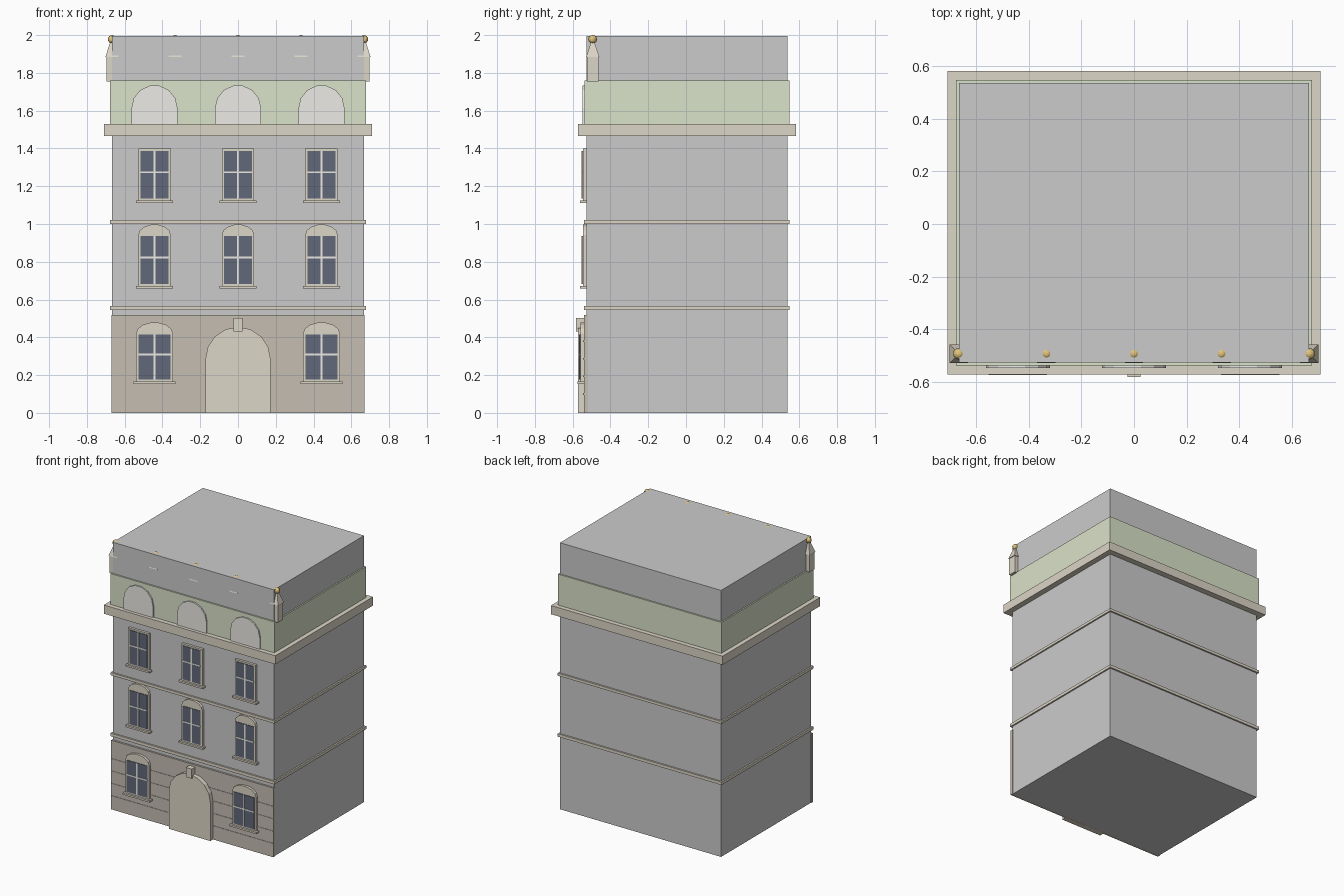
import bpy, bmesh, math
from mathutils import Matrix, Vector

if "Cube" in bpy.data.objects:
    bpy.data.objects.remove(bpy.data.objects["Cube"])

CY = 0.005      # centre of the building mass in y
WALL = -0.527   # front wall plane
BAYS = (-0.442, 0.0, 0.442)


def mat(name, r, g, b):
    m = bpy.data.materials.new(name)
    m.diffuse_color = (r, g, b, 1)
    m.use_nodes = True
    m.node_tree.nodes["Principled BSDF"].inputs["Base Color"].default_value = m.diffuse_color
    return m


STONE = mat("stone", 0.72, 0.67, 0.57)
RUSTIC = mat("rustic_stone", 0.56, 0.51, 0.45)
GREEN = mat("pale_green", 0.70, 0.76, 0.58)
PLASTER = mat("plaster", 0.84, 0.83, 0.79)
GLASS = mat("glass", 0.12, 0.14, 0.19)
GOLD = mat("gold", 0.75, 0.55, 0.2)


def finish(name, bm, material=None):
    bmesh.ops.recalc_face_normals(bm, faces=bm.faces)
    me = bpy.data.meshes.new(name)
    bm.to_mesh(me)
    bm.free()
    ob = bpy.data.objects.new(name, me)
    bpy.context.collection.objects.link(ob)
    if material:
        me.materials.append(material)
    return ob


def box(name, x0, x1, y0, y1, z0, z1, material=None):
    bm = bmesh.new()
    size = Matrix.Diagonal((x1 - x0, y1 - y0, z1 - z0, 1))
    mid = Vector(((x0 + x1) / 2, (y0 + y1) / 2, (z0 + z1) / 2))
    bmesh.ops.create_cube(bm, size=1, matrix=Matrix.Translation(mid) @ size)
    return finish(name, bm, material)


def tier(name, hx, hy, z0, z1, material=None):
    return box(name, -hx, hx, CY - hy, CY + hy, z0, z1, material)


def arch(name, x, half, z0, spring, rise, segs, y0, y1, material):
    """Slab with an elliptical arched head, extruded along y."""
    pts = [(x - half, z0), (x + half, z0)]
    for i in range(segs + 1):
        a = math.pi * i / segs
        pts.append((x + half * math.cos(a), spring + rise * math.sin(a)))
    bm = bmesh.new()
    face = bm.faces.new([bm.verts.new((px, y0, pz)) for px, pz in pts])
    ext = bmesh.ops.extrude_face_region(bm, geom=[face])
    moved = [v for v in ext["geom"] if isinstance(v, bmesh.types.BMVert)]
    bmesh.ops.translate(bm, verts=moved, vec=(0, y1 - y0, 0))
    return finish(name, bm, material)


def window(name, x, half, z0, z1, wall, rise=0.0):
    """Stone surround, glass, cross bars and sill."""
    f = half + 0.013
    if rise:
        arch(name + "_surround", x, f, z0 - 0.012, z1 + 0.006, rise, 7,
             wall - 0.018, wall + 0.01, STONE)
    else:
        box(name + "_surround", x - f, x + f, wall - 0.018, wall + 0.01,
            z0 - 0.012, z1 + 0.012, STONE)
    box(name + "_glass", x - half, x + half, wall - 0.022, wall, z0, z1, GLASS)
    zm = z0 + (z1 - z0) * 0.55
    box(name + "_bar_vertical", x - 0.005, x + 0.005, wall - 0.025, wall, z0, z1, PLASTER)
    box(name + "_bar_horizontal", x - half, x + half, wall - 0.025, wall,
        zm - 0.005, zm + 0.005, PLASTER)
    s = half + 0.026
    box(name + "_sill", x - s, x + s, wall - 0.033, wall + 0.01,
        z0 - 0.024, z0 - 0.011, STONE)


# Main masses, string courses and cornice
tier("walls", 0.667, 0.532, 0, 1.5)
tier("roof_block", 0.667, 0.532, 1.5, 1.994)
tier("lower_string_course", 0.678, 0.544, 0.545, 0.567, STONE)
tier("upper_string_course", 0.678, 0.544, 1.001, 1.021, STONE)
tier("cornice", 0.71, 0.577, 1.465, 1.53, STONE)
tier("attic_band", 0.677, 0.543, 1.53, 1.761, GREEN)

# Rusticated ground floor facing
box("ground_facing", -0.671, 0.671, -0.541, -0.52, 0, 0.517, RUSTIC)
for i in range(4):
    z = 0.1 + i * 0.0927
    box("course_line", -0.671, 0.671, -0.544, -0.53, z - 0.004, z + 0.004, RUSTIC)

# Entrance with keystone
arch("entrance", 0, 0.172, 0, 0.287, 0.168, 8, -0.573, -0.53, STONE)
box("keystone", -0.024, 0.024, -0.582, -0.53, 0.43, 0.502, STONE)

# Windows and attic lunettes
for x in BAYS:
    if x:
        window("ground_window", x, 0.085, 0.178, 0.415, -0.541, 0.058)
    window("first_floor_window", x, 0.073, 0.682, 0.936, WALL, 0.056)
    window("second_floor_window", x, 0.073, 1.136, 1.387, WALL)
    arch("lunette", x, 0.122, 1.53, 1.613, 0.122, 7, -0.548, -0.53, PLASTER)

# Pinnacles with gold balls along the front parapet
for i in range(5):
    x, y = -0.667 + i * 0.3335, -0.494
    box("pinnacle_shaft", x - 0.03, x + 0.03, y - 0.03, y + 0.03, 1.755, 1.885, STONE)
    bm = bmesh.new()
    bmesh.ops.create_cone(bm, cap_ends=True, segments=4, radius1=0.035 * math.sqrt(2),
                          radius2=0.012, depth=0.08,
                          matrix=Matrix.Translation((x, y, 1.925)) @ Matrix.Rotation(math.pi / 4, 4, "Z"))
    finish("pinnacle_cap", bm, STONE)
    bm = bmesh.new()
    bmesh.ops.create_uvsphere(bm, u_segments=12, v_segments=8, radius=0.022,
                              matrix=Matrix.Translation((x, y, 1.978)))
    finish("pinnacle_ball", bm, GOLD)
